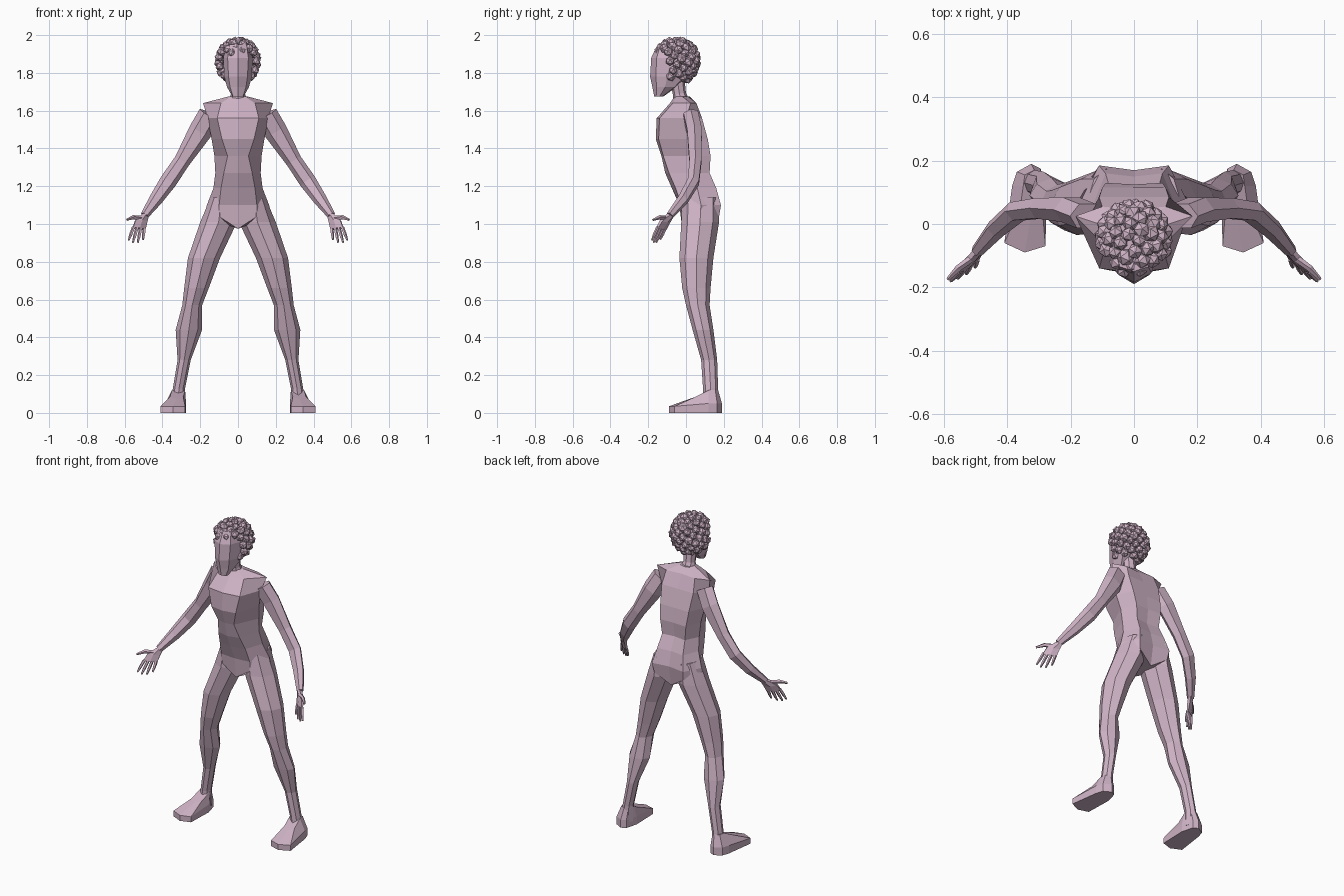
import bpy, bmesh, math, random
from mathutils import Vector, Matrix

random.seed(4)
if "Cube" in bpy.data.objects:
    bpy.data.objects.remove(bpy.data.objects["Cube"], do_unlink=True)

pink = bpy.data.materials.new("dusty_pink")
pink.use_nodes = True
colour = (0.62, 0.45, 0.56, 1)
pink.diffuse_color = colour
pink.node_tree.nodes["Principled BSDF"].inputs["Base Color"].default_value = colour


def finish(name, bm, mirrored=False):
    """Turn a bmesh into a flat-shaded object, optionally mirrored across x."""
    bmesh.ops.recalc_face_normals(bm, faces=bm.faces)
    mesh = bpy.data.meshes.new(name)
    bm.to_mesh(mesh)
    bm.free()
    mesh.materials.append(pink)
    obj = bpy.data.objects.new(name, mesh)
    bpy.context.collection.objects.link(obj)
    if mirrored:
        mod = obj.modifiers.new("other_side", "MIRROR")
        mod.use_mirror_merge = False
    return obj


def loft(bm, rings):
    """Skin a series of equal-sized rings and cap both ends."""
    loops = [[bm.verts.new(p) for p in ring] for ring in rings]
    for a, b in zip(loops, loops[1:]):
        for i in range(len(a)):
            j = (i + 1) % len(a)
            bm.faces.new((a[i], a[j], b[j], b[i]))
    bm.faces.new(loops[0])
    bm.faces.new(loops[-1])


def half_ring(z, front, corner, side, rear, back, drop=0):
    """Symmetric horizontal ring from its right half; drop lowers the middle."""
    half = [(*corner, z), (*side, z), (*rear, z)]
    return ([(0, front, z - drop)] + half + [(0, back, z - drop)]
            + [(-x, y, h) for x, y, h in reversed(half)])


def limb_ring(z, inner, outer, front, back, diag=0.67):
    """Eight-sided horizontal ring fitted to given extents."""
    cx, cy = (inner + outer) / 2, (front + back) / 2
    rx, ry = (outer - inner) / 2, (back - front) / 2
    ring = []
    for i in range(8):
        k = diag * math.sqrt(2) if i % 2 else 1
        a = i * math.pi / 4
        ring.append((cx + rx * k * math.cos(a), cy + ry * k * math.sin(a), z))
    return ring


def tube(bm, stations, sides=6):
    """Loft along points; each station is (point, breadth, depth)."""
    pts = [Vector(s[0]) for s in stations]
    rings = []
    for i, (_, breadth, depth) in enumerate(stations):
        t = (pts[min(i + 1, len(pts) - 1)] - pts[max(i - 1, 0)]).normalized()
        v = Vector((0, 1, 0))
        v = (v - t * v.dot(t)).normalized()
        u = t.cross(v)
        angles = [2 * math.pi * k / sides for k in range(sides)]
        rings.append([pts[i] + u * breadth * math.cos(a) + v * depth * math.sin(a)
                      for a in angles])
    loft(bm, rings)


# Torso: neck base down to the crotch
bm = bmesh.new()
loft(bm, [
    half_ring(1.675, -.06, (.035, -.05), (.05, -.02), (.035, .01), .02),
    half_ring(1.64, -.085, (.09, -.07), (.185, .025), (.1, .055), .045),
    half_ring(1.56, -.155, (.11, -.14), (.16, .0), (.11, .085), .085),
    half_ring(1.45, -.16, (.085, -.145), (.14, .01), (.1, .115), .115),
    half_ring(1.36, -.13, (.055, -.12), (.125, .03), (.09, .13), .125),
    half_ring(1.27, -.11, (.075, -.09), (.12, .04), (.08, .125), .115),
    half_ring(1.19, -.075, (.09, -.055), (.13, .06), (.09, .16), .15),
    half_ring(1.1, -.035, (.1, -.025), (.165, .08), (.11, .185), .17),
    half_ring(1.04, -.02, (.1, -.02), (.18, .08), (.1, .175), .15, .065),
])
finish("torso", bm)

# Legs: hip to ankle
bm = bmesh.new()
loft(bm, [limb_ring(*s) for s in (
    (1.14, .03, .145, -.02, .175),
    (1.01, .005, .2, -.025, .175),
    (.82, .095, .265, -.035, .145),
    (.66, .155, .285, -.02, .13),
    (.57, .19, .295, .0, .125),
    (.44, .19, .33, .035, .145),
    (.28, .25, .32, .08, .165),
    (.13, .28, .345, .09, .17),
    (.03, .28, .36, .09, .175),
)])
finish("legs", bm, True)

# Feet: sole outline, side wall, then a slope up to the ankle
bm = bmesh.new()
outline = [(.41, -.06), (.345, -.09), (.28, -.07), (.275, .1),
           (.295, .175), (.325, .19), (.37, .165), (.385, .12)]
ankle = [(.36, .05, .085), (.325, .03, .075), (.29, .05, .085), (.28, .12, .12),
         (.295, .155, .12), (.315, .17, .12), (.345, .155, .12), (.35, .12, .12)]
loft(bm, [[(x, y, 0) for x, y in outline],
          [(x, y, .035 if y < .1 else .05) for x, y in outline],
          ankle])
finish("feet", bm, True)

# Arms: shoulder to wrist
bm = bmesh.new()
tube(bm, [
    ((.15, .025, 1.58), .06, .045),
    ((.2, .045, 1.49), .062, .045),
    ((.295, .05, 1.335), .043, .037),
    ((.37, .04, 1.225), .045, .034),
    ((.435, -.015, 1.13), .036, .03),
    ((.495, -.085, 1.045), .022, .02),
])
finish("arms", bm, True)

# Hands: palm, four fingers and a thumb
bm = bmesh.new()
across = Vector((.8, -.55, .1)).normalized()
normal = Vector((.45, .75, -.45)).normalized()
palm = []
for centre, wide, thick in (((.49, -.08, 1.05), .02, .017),
                            ((.513, -.11, 1.015), .037, .016),
                            ((.524, -.13, .975), .041, .011)):
    c = Vector(centre)
    palm.append([c + across * wide * a + normal * thick * b
                 for a, b in ((1, .5), (0, 1), (-1, .5), (-1, -.5), (0, -1), (1, -.5))])
loft(bm, palm)
knuckles = Vector((.524, -.13, .98))
for i, length in enumerate((.065, .085, .09, .08)):
    root = knuckles + across * (i - 1.5) * .023
    way = Vector((.1 + .08 * i, -.4, -.9)).normalized()
    tube(bm, [(root, .0095, .009), (root + way * length * .55, .009, .009),
              (root + way * length, .005, .005)], 5)
tube(bm, [((.515, -.11, 1.03), .014, .012), ((.555, -.14, 1.035), .012, .011),
          ((.588, -.175, 1.022), .006, .006)], 5)
finish("hands", bm, True)

# Neck
bm = bmesh.new()
tube(bm, [((0, -.02, 1.63), .055, .045), ((0, -.035, 1.69), .037, .035),
          ((0, -.05, 1.79), .04, .04)], 8)
finish("neck", bm)

# Head: chin to crown with a ridged face
bm = bmesh.new()
loft(bm, [
    half_ring(1.675, -.168, (.026, -.158), (.03, -.14), (.02, -.125), -.12),
    half_ring(1.725, -.178, (.042, -.155), (.058, -.11), (.045, -.06), -.05),
    half_ring(1.78, -.19, (.05, -.16), (.073, -.1), (.07, -.01), .01),
    half_ring(1.88, -.184, (.055, -.155), (.078, -.09), (.075, .02), .04),
    half_ring(1.95, -.15, (.045, -.135), (.06, -.06), (.05, .01), .03),
])
finish("head", bm)

# Hair: faceted curls spread over an ellipsoid, leaving the face open
bm = bmesh.new()
count = 95
for i in range(count):
    h = 1 - 2 * (i + .5) / count
    a = i * math.pi * (3 - math.sqrt(5))
    r = math.sqrt(1 - h * h)
    p = Vector((.102 * r * math.cos(a), -.052 + .11 * r * math.sin(a), 1.862 + .11 * h))
    face_gap = p.y < -.085 and p.z < 1.9
    under = p.z < 1.77 and (p.y < -.04 or abs(p.x) < .03 and p.y < 0)
    if face_gap or under:
        continue
    turn = Matrix.Rotation(random.uniform(0, 3), 4, Vector((h, r, .5)))
    size = random.uniform(.023, .029)
    bmesh.ops.create_icosphere(bm, subdivisions=1, radius=size,
                               matrix=Matrix.Translation(p) @ turn)
finish("hair", bm)
